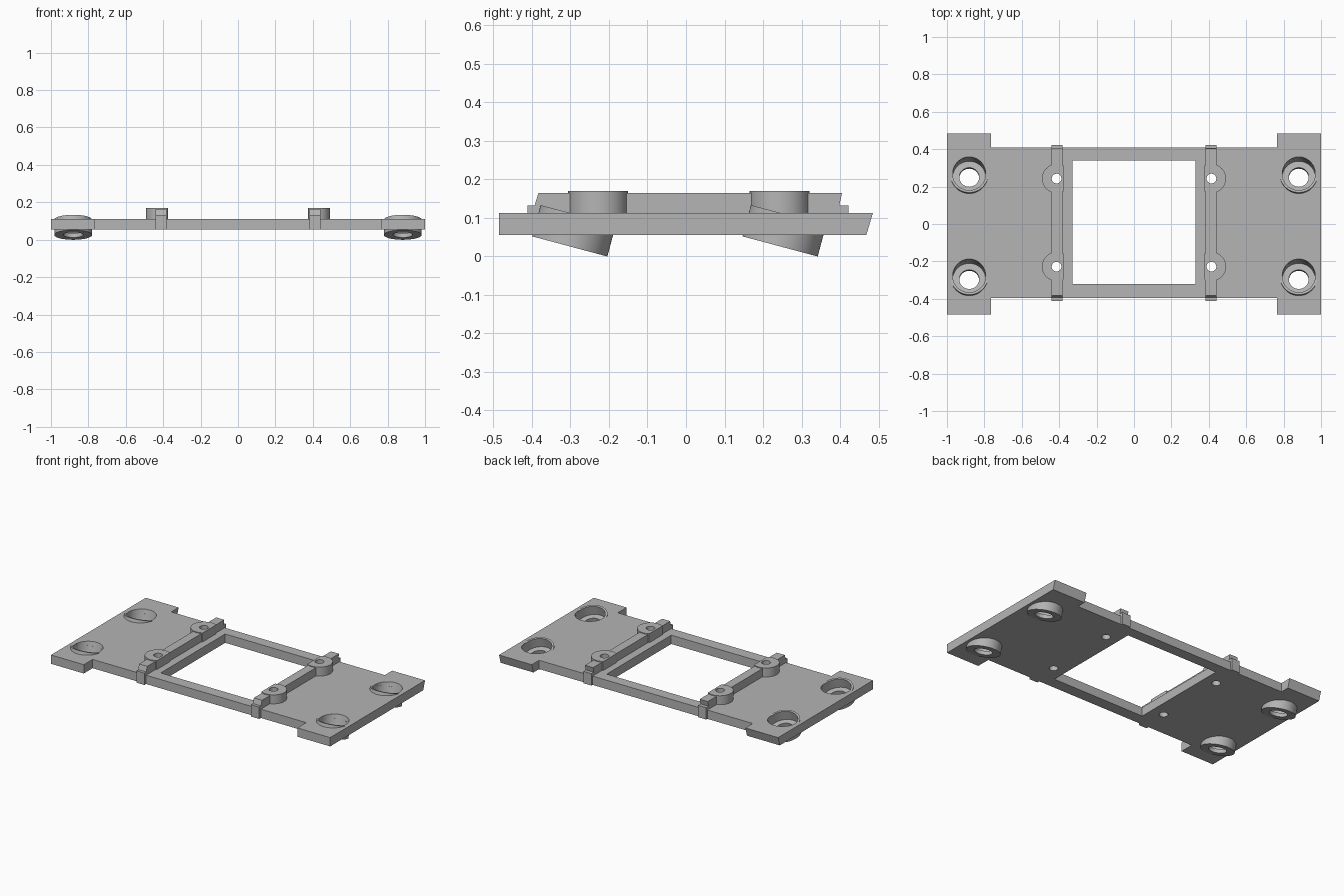
import bpy, bmesh, math
from mathutils import Matrix, Vector

if "Cube" in bpy.data.objects:
    bpy.data.objects.remove(bpy.data.objects["Cube"], do_unlink=True)

grey = bpy.data.materials.new("plain_grey")
grey.use_nodes = True
grey.diffuse_color = (0.46, 0.46, 0.46, 1)
grey.node_tree.nodes["Principled BSDF"].inputs["Base Color"].default_value = grey.diffuse_color

BOTTOM, TOP = 0.055, 0.112
TILT = math.radians(15)


def add_object(name, bm):
    bmesh.ops.recalc_face_normals(bm, faces=bm.faces)
    mesh = bpy.data.meshes.new(name)
    bm.to_mesh(mesh)
    bm.free()
    mesh.materials.append(grey)
    obj = bpy.data.objects.new(name, mesh)
    bpy.context.collection.objects.link(obj)
    return obj


def prism(name, points, offset):
    """Extrude a closed outline along an offset vector."""
    bm = bmesh.new()
    face = bm.faces.new([bm.verts.new(p) for p in points])
    out = bmesh.ops.extrude_face_region(bm, geom=[face])
    moved = [v for v in out["geom"] if isinstance(v, bmesh.types.BMVert)]
    bmesh.ops.translate(bm, vec=Vector(offset), verts=moved)
    return add_object(name, bm)


def cylinder(name, centre, radius, low, high, tilt=0.0):
    """Cylinder between two heights along an axis leaning to the back."""
    bm = bmesh.new()
    place = (Matrix.Translation(centre) @ Matrix.Rotation(-tilt, 4, "X")
             @ Matrix.Translation((0, 0, (low + high) / 2)))
    bmesh.ops.create_cone(bm, cap_ends=True, segments=64, radius1=radius,
                          radius2=radius, depth=high - low, matrix=place)
    return add_object(name, bm)


def cut(obj, cutter):
    """Subtract a cutter and discard it."""
    mod = obj.modifiers.new("cut", "BOOLEAN")
    mod.operation = "DIFFERENCE"
    mod.solver = "EXACT"
    mod.object = cutter
    bpy.context.view_layer.objects.active = obj
    bpy.ops.object.modifier_apply(modifier=mod.name)
    bpy.data.objects.remove(cutter, do_unlink=True)


# Base plate with four corner lugs; the rear lug faces lean outward
right_half = [(0.765, -0.395), (0.765, -0.485), (1, -0.485),
              (1, 0.468), (0.765, 0.468), (0.765, 0.41)]
outline = right_half + [(-x, y) for x, y in reversed(right_half)]
plate = prism("base_plate", [(x, y, BOTTOM) for x, y in outline], (0, 0, TOP - BOTTOM))
for v in plate.data.vertices:
    if v.co.y > 0.45 and v.co.z > 0.1:
        v.co.y = 0.485

# Central window
window = [(-0.33, -0.32, 0), (0.33, -0.32, 0), (0.33, 0.34, 0), (-0.33, 0.34, 0)]
cut(plate, prism("window_cutter", window, (0, 0, 0.3)))

parts = [plate]
rail_profile = [(-0.412, BOTTOM), (-0.412, 0.132), (-0.393, 0.132), (-0.383, 0.165),
                (0.405, 0.165), (0.398, 0.132), (0.422, 0.132), (0.422, BOTTOM),
                (0.41, BOTTOM), (0.41, 0.1), (-0.395, 0.1), (-0.395, BOTTOM)]

for side, s in (("left", 1), ("right", -1)):
    # Raised rail with end tabs hooked over the plate edges
    rail = prism(side + "_rail", [(s * 0.382, y, z) for y, z in rail_profile], (s * 0.058, 0, 0))
    parts.append(rail)

    for end, y in (("front", -0.228), ("back", 0.243)):
        # Screw pillar, flattened on the window side
        circle = [2 * math.pi * i / 64 for i in range(64)]
        ring = [(s * max(0.375, 0.414 + 0.078 * math.cos(a)), y + 0.078 * math.sin(a), 0.1)
                for a in circle if 0.414 + 0.078 * math.cos(a) > 0.37]
        pillar = prism(f"{side}_{end}_pillar", ring, (0, 0, 0.07))
        parts.append(pillar)
        for target in (plate, rail, pillar):
            cut(target, cylinder("screw_cutter", (s * 0.414, y, 0), 0.026, -0.1, 0.3))

    for end, y in (("front", -0.288), ("back", 0.258)):
        # Tilted socket with a wide recess and a through hole
        centre = (s * 0.881, y, 0.077)
        socket = cylinder(f"{side}_{end}_socket", centre, 0.101, -0.053, 0.031, TILT)
        cut(socket, cylinder("recess_cutter", centre, 0.088, -0.03, 0.2, TILT))
        cut(socket, cylinder("hole_cutter", centre, 0.053, -0.2, 0.2, TILT))
        cut(plate, cylinder("plate_cutter", centre, 0.0885, -0.2, 0.2, TILT))
        parts.append(socket)

# Smooth round walls, crisp edges
bpy.ops.object.select_all(action="DESELECT")
for obj in parts:
    obj.select_set(True)
bpy.context.view_layer.objects.active = plate
bpy.ops.object.shade_smooth_by_angle(angle=math.radians(25))
